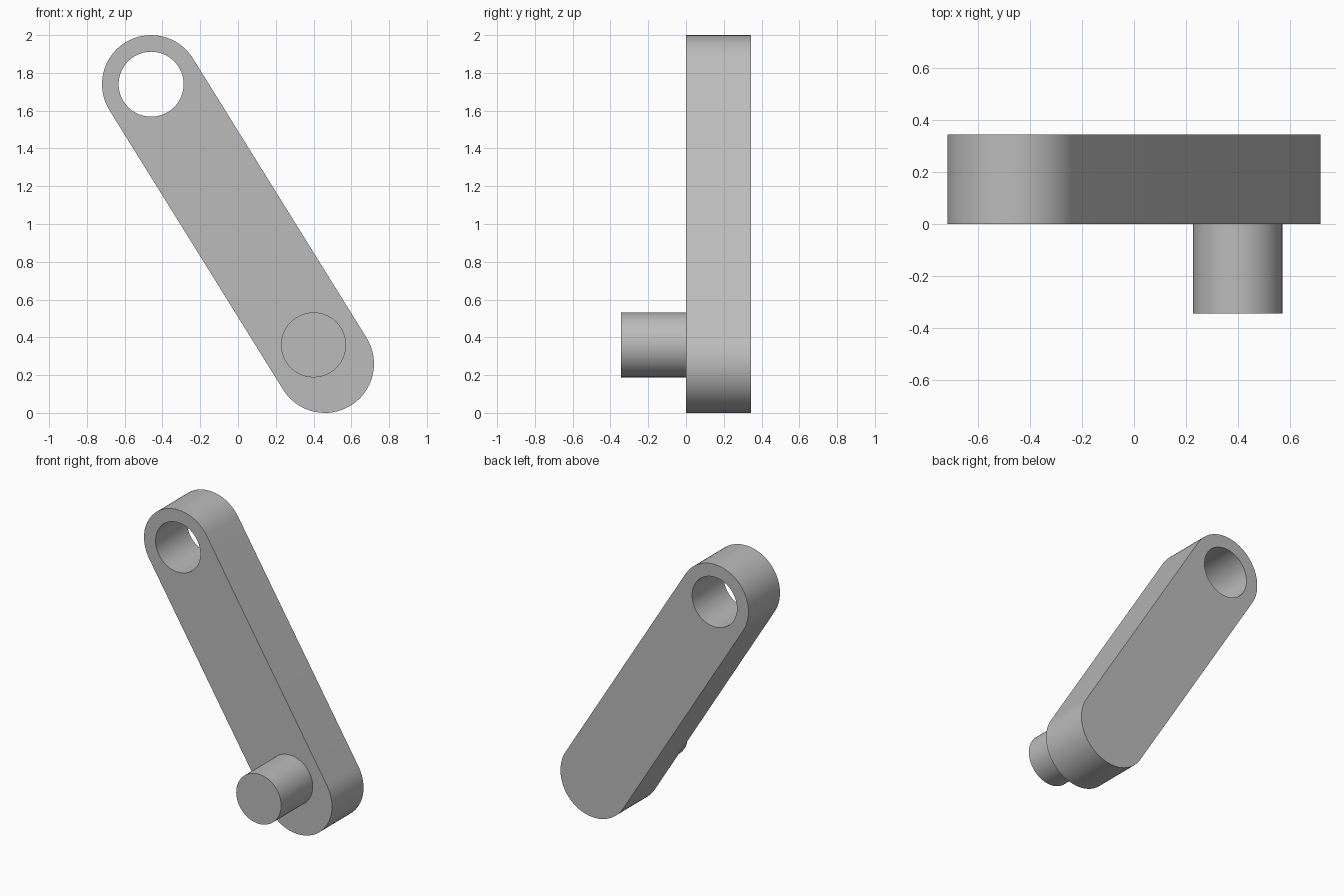
import bpy, bmesh
from math import atan2, cos, sin, pi, radians
from mathutils import Matrix

if "Cube" in bpy.data.objects:
    bpy.data.objects.remove(bpy.data.objects["Cube"], do_unlink=True)

TOP, BOTTOM, PIN = (-0.46, 1.74), (0.46, 0.26), (0.40, 0.36)
END_R, BORE_R, DEPTH = 0.26, 0.172, 0.345
SEGMENTS = 64

grey = bpy.data.materials.new("plain grey")
grey.use_nodes = True
colour = (0.5, 0.5, 0.5, 1)
grey.diffuse_color = colour
grey.node_tree.nodes["Principled BSDF"].inputs["Base Color"].default_value = colour


def arc(centre, radius, start, sweep, steps):
    """Points (x, z) along an arc, both ends included."""
    angles = [start + sweep * i / steps for i in range(steps + 1)]
    return [(centre[0] + radius * cos(a), centre[1] + radius * sin(a)) for a in angles]


def prism(name, outline, y0, y1):
    """Extrude an x-z outline from y0 to y1."""
    bm = bmesh.new()
    face = bm.faces.new([bm.verts.new((x, y0, z)) for x, z in outline])
    new = bmesh.ops.extrude_face_region(bm, geom=[face])["geom"]
    verts = [v for v in new if isinstance(v, bmesh.types.BMVert)]
    bmesh.ops.translate(bm, verts=verts, vec=(0, y1 - y0, 0))
    if not any(face == f for f in bm.faces):
        bm.faces.new([v for v in bm.verts if v not in verts])
    bmesh.ops.recalc_face_normals(bm, faces=bm.faces)
    mesh = bpy.data.meshes.new(name)
    bm.to_mesh(mesh)
    bm.free()
    obj = bpy.data.objects.new(name, mesh)
    bpy.context.collection.objects.link(obj)
    mesh.materials.append(grey)
    return obj


def circle(centre, radius):
    return arc(centre, radius, 0, 2 * pi, SEGMENTS)[:-1]


def activate(obj):
    bpy.ops.object.select_all(action="DESELECT")
    obj.select_set(True)
    bpy.context.view_layer.objects.active = obj


# Slanted arm with two rounded ends
slant = atan2(TOP[1] - BOTTOM[1], TOP[0] - BOTTOM[0])
outline = (arc(TOP, END_R, slant - pi / 2, pi, SEGMENTS // 2)
           + arc(BOTTOM, END_R, slant + pi / 2, pi, SEGMENTS // 2))
arm = prism("crank_arm", outline, 0, DEPTH)

# Bore through the upper end
cutter = prism("bore_cutter", circle(TOP, BORE_R), -0.1, DEPTH + 0.1)
cutter.hide_render = True
cut = arm.modifiers.new("bore", "BOOLEAN")
cut.operation = "DIFFERENCE"
cut.solver = "EXACT"
cut.object = cutter
activate(arm)
bpy.ops.object.modifier_apply(modifier=cut.name)
bpy.data.objects.remove(cutter, do_unlink=True)

# Round pin on the front of the lower end
pin = prism("crank_pin", circle(PIN, BORE_R), -DEPTH, 0)

for part in (arm, pin):
    activate(part)
    bpy.ops.object.shade_smooth_by_angle(angle=radians(30))
